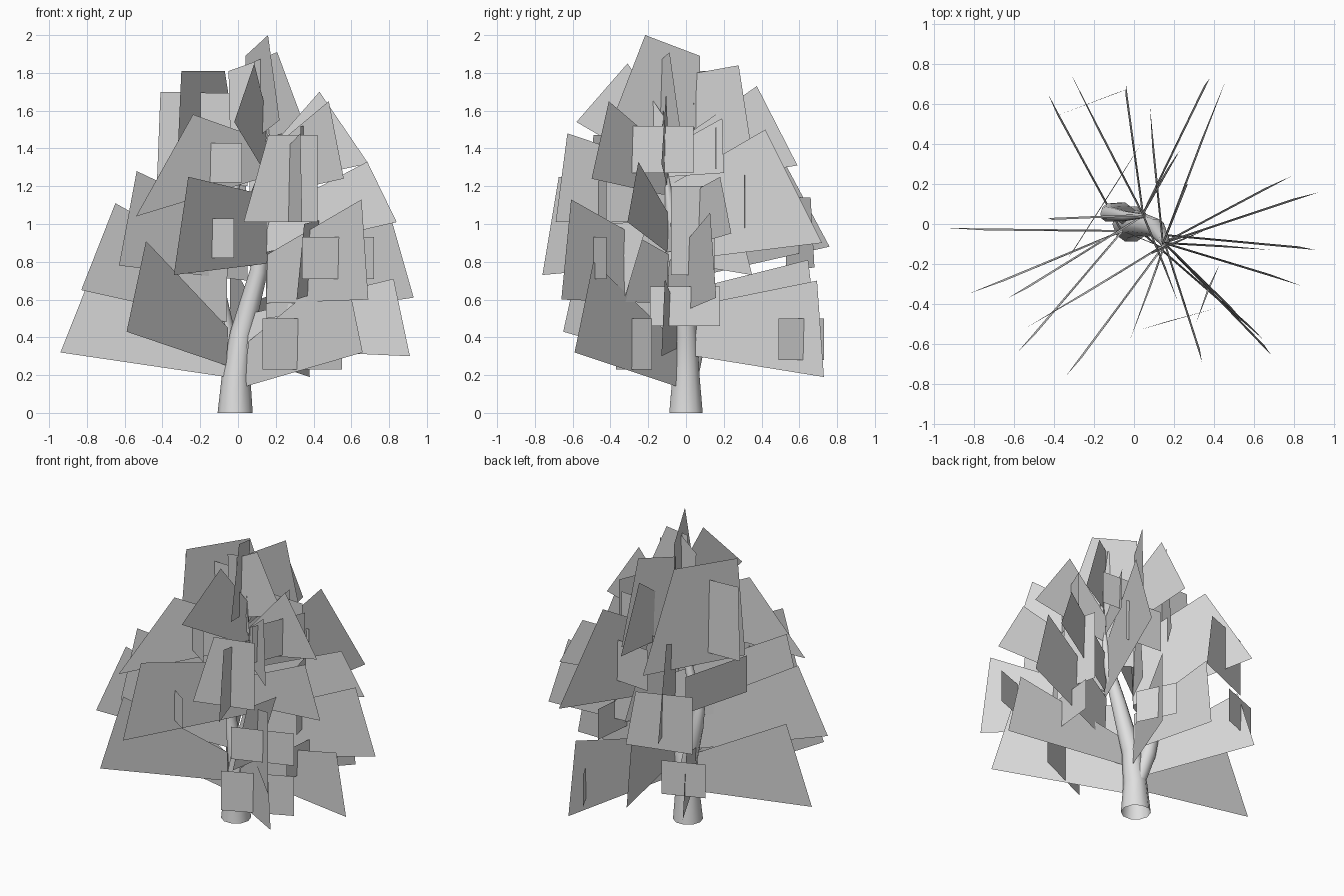
import bpy
import bmesh
import math
from mathutils import Vector

default_cube = bpy.data.objects.get("Cube")
if default_cube:
    bpy.data.objects.remove(default_cube, do_unlink=True)


def paint(name, value):
    mat = bpy.data.materials.new(name)
    mat.use_nodes = True
    tone = (value, value, value, 1)
    mat.diffuse_color = tone
    for node in mat.node_tree.nodes:
        if node.type == "BSDF_PRINCIPLED":
            node.inputs["Base Color"].default_value = tone
    return mat


bark_grey = paint("bark_grey", .74)
leaf_grey = paint("leaf_grey", .68)


def finish(name, bm, mat):
    mesh = bpy.data.meshes.new(name)
    bm.to_mesh(mesh)
    bm.free()
    mesh.materials.append(mat)
    obj = bpy.data.objects.new(name, mesh)
    bpy.context.collection.objects.link(obj)


def card(name, corners):
    bm = bmesh.new()
    bm.faces.new([bm.verts.new(corner) for corner in corners])
    finish(name, bm, leaf_grey)


def leaf(name, root, tip, spread, outer, inner):
    """Card from a branch to its tip; spread pulls in the top corner."""
    start, end = Vector(root), Vector(tip)
    lean = (end - start).orthogonal().normalized() * .01
    top = start.lerp(end, spread) + lean
    card(name, [(*start, inner[0]), (*end, outer[0]),
                (*top, outer[1]), (*(start + lean), inner[1])])


def plate(name, start, end, height):
    """Small upright rectangle that crosses a leaf card."""
    low, high = height
    card(name, [(*start, low), (*end, low), (*end, high), (*start, high)])


def tube(name, path, radii, sides=10):
    bm = bmesh.new()
    points = [Vector(p) for p in path]
    rings = []
    for i, point in enumerate(points):
        along = points[min(i + 1, len(points) - 1)] - points[max(i - 1, 0)]
        if i == 0:
            along = Vector((0, 0, 1))
        turn = Vector((0, 0, 1)).rotation_difference(along)
        ring = []
        for s in range(sides):
            a = math.tau * s / sides
            offset = Vector((math.cos(a), math.sin(a), 0)) * radii[i]
            ring.append(bm.verts.new(point + turn @ offset))
        rings.append(ring)
    for low, high in zip(rings, rings[1:]):
        for s in range(sides):
            n = (s + 1) % sides
            bm.faces.new((low[s], low[n], high[n], high[s]))
    for face in bm.faces:
        face.smooth = True
    finish(name, bm, bark_grey)


# Trunk and its two branches
tube("trunk_and_left_branch",
     [(-.015, 0, 0), (-.01, 0, .2), (.02, 0, .42), (.11, -.02, .75),
      (.15, -.08, 1.05), (.15, -.11, 1.3)],
     [.093, .075, .062, .047, .03, .01])
tube("right_branch",
     [(-.01, .02, .2), (-.06, .06, .4), (-.12, .06, .68), (-.13, .05, .8),
      (-.04, .04, 1.1), (.05, .04, 1.4)],
     [.05, .05, .045, .04, .025, .01])

# Points where the cards meet the wood
trunk = (-.06, -.03)
fork = (.04, -.05)
left_branch = (.15, -.1)
right_branch = (.05, .05)

# Lower tier of leaf cards
leaf("lower_right_leaf", trunk, tip=(-.94, -.02), spread=.77,
     outer=(.32, .83), inner=(.19, .45))
leaf("lower_front_right_leaf", trunk, tip=(-.59, -.65), spread=.82,
     outer=(.43, .91), inner=(.25, .45))
leaf("lower_front_left_leaf", fork, tip=(.66, -.59), spread=.83,
     outer=(.32, .8), inner=(.14, .37))
leaf("lower_left_leaf", fork, tip=(.91, -.13), spread=.9,
     outer=(.3, .71), inner=(.34, .52))
leaf("lower_back_left_leaf", right_branch, tip=(.38, .73), spread=.94,
     outer=(.19, .7), inner=(.3, .57))
leaf("lower_back_leaf", right_branch, tip=(-.04, .7), spread=.92,
     outer=(.35, .81), inner=(.4, .66))
leaf("lower_back_right_leaf", trunk, tip=(-.43, .65), spread=.85,
     outer=(.35, .75), inner=(.28, .5))

# Middle tier of leaf cards
leaf("middle_right_leaf", trunk, tip=(-.83, -.35), spread=.77,
     outer=(.65, 1.11), inner=(.48, .78))
leaf("middle_upper_right_leaf", right_branch, tip=(-.63, -.37), spread=.87,
     outer=(.78, 1.28), inner=(.7, 1.0))
leaf("middle_front_right_leaf", left_branch, tip=(-.34, -.76), spread=.86,
     outer=(.73, 1.25), inner=(.79, 1.15))
leaf("middle_front_left_leaf", left_branch, tip=(.69, -.66), spread=.92,
     outer=(.6, 1.13), inner=(.58, .84))
leaf("middle_left_leaf", left_branch, tip=(.93, .16), spread=.84,
     outer=(.61, 1.06), inner=(.5, .8))
leaf("outer_left_leaf", left_branch, tip=(.84, -.31), spread=.77,
     outer=(1.01, 1.33), inner=(.85, 1.05))
leaf("inner_left_leaf", left_branch, tip=(.79, .24), spread=.8,
     outer=(.95, 1.25), inner=(.85, 1.1))
leaf("middle_back_left_leaf", left_branch, tip=(.46, .72), spread=.63,
     outer=(.9, 1.5), inner=(.8, 1.2))
leaf("inner_back_leaf", right_branch, tip=(.22, .35), spread=.5,
     outer=(.73, 1.31), inner=(.78, 1.1))
leaf("middle_back_right_leaf", right_branch, tip=(-.32, .76), spread=.6,
     outer=(.88, 1.42), inner=(.72, 1.2))
leaf("front_leaf", left_branch, tip=(.34, -.69), spread=.9,
     outer=(1.01, 1.48), inner=(1.01, 1.3))

# Upper tier of leaf cards
leaf("upper_front_right_leaf", left_branch, tip=(-.54, -.52), spread=.57,
     outer=(1.04, 1.58), inner=(1.25, 1.44))
leaf("upper_right_leaf", right_branch, tip=(-.43, .03), spread=.96,
     outer=(1.2, 1.7), inner=(1.2, 1.69))
leaf("upper_front_left_leaf", left_branch, tip=(.56, -.5), spread=.79,
     outer=(1.24, 1.65), inner=(1.15, 1.38))
leaf("upper_front_leaf", left_branch, tip=(-.02, -.58), spread=.43,
     outer=(1.54, 1.85), inner=(1.26, 1.55))
leaf("upper_left_leaf", (.09, -.15), tip=(.36, -.03), spread=.45,
     outer=(1.5, 1.91), inner=(1.45, 1.86))
leaf("upper_outer_left_leaf", left_branch, tip=(.69, -.13), spread=.52,
     outer=(1.32, 1.7), inner=(1.2, 1.38))
leaf("upper_back_left_leaf", left_branch, tip=(.27, .2), spread=.96,
     outer=(1.27, 1.56), inner=(1.25, 1.4))
leaf("upper_back_leaf", left_branch, tip=(.08, .59), spread=.69,
     outer=(1.31, 1.73), inner=(1.2, 1.4))
leaf("inner_crown_leaf", right_branch, tip=(.23, .37), spread=.7,
     outer=(1.25, 1.84), inner=(1.3, 1.8))
leaf("crown_leaf", (.03, .07), tip=(.22, -.39), spread=.63,
     outer=(1.55, 2.0), inner=(1.4, 1.89))

# Crossing plates with slanted sides
card("crown_plate", [(-.04, -.04, 1.4), (.18, -.13, 1.35),
                     (.12, -.11, 1.87), (-.05, -.04, 1.81)])
card("front_plate", [(.03, -.53, 1.01), (.42, -.42, 1.01),
                     (.42, -.42, 1.47), (.16, -.49, 1.47)])
card("left_slanted_plate", [(.31, -.5, .6), (.37, -.32, .62),
                            (.43, -.2, 1.02), (.35, -.4, 1.0)])
card("upper_right_plate", [(-.33, -.17, 1.14), (.04, .41, 1.12),
                           (-.07, .23, 1.81), (-.3, -.13, 1.81)])
card("back_plate", [(-.42, .53, .75), (-.02, .68, .77),
                    (-.08, .66, 1.14), (-.42, .53, 1.14)])

# Rectangular crossing plates
plate("upper_front_plate", (-.28, -.19), (.02, -.4), height=(1.22, 1.43))
plate("middle_front_plate", (-.27, -.4), (-.02, -.57), height=(.82, 1.03))
plate("middle_left_plate", (.34, -.56), (.72, -.42), height=(.71, .93))
plate("lower_front_plate", (.13, -.37), (.55, -.18), height=(.23, .5))
plate("lower_left_plate", (.5, -.19), (.54, .18), height=(.46, .67))
plate("lower_back_plate", (.27, .73), (.39, .49), height=(.28, .5))
plate("upper_left_plate", (.33, -.32), (.48, .04), height=(1.27, 1.52))
plate("inner_left_plate", (.5, -.08), (.44, .15), height=(.73, 1.2))
plate("middle_back_plate", (.06, .33), (.32, .31), height=(.98, 1.26))
plate("upper_back_plate", (.12, .17), (.38, .155), height=(1.29, 1.51))
plate("back_right_plate", (-.51, .52), (-.25, .62), height=(.47, .7))
plate("right_plate", (-.38, -.12), (-.25, .36), height=(.92, 1.17))
